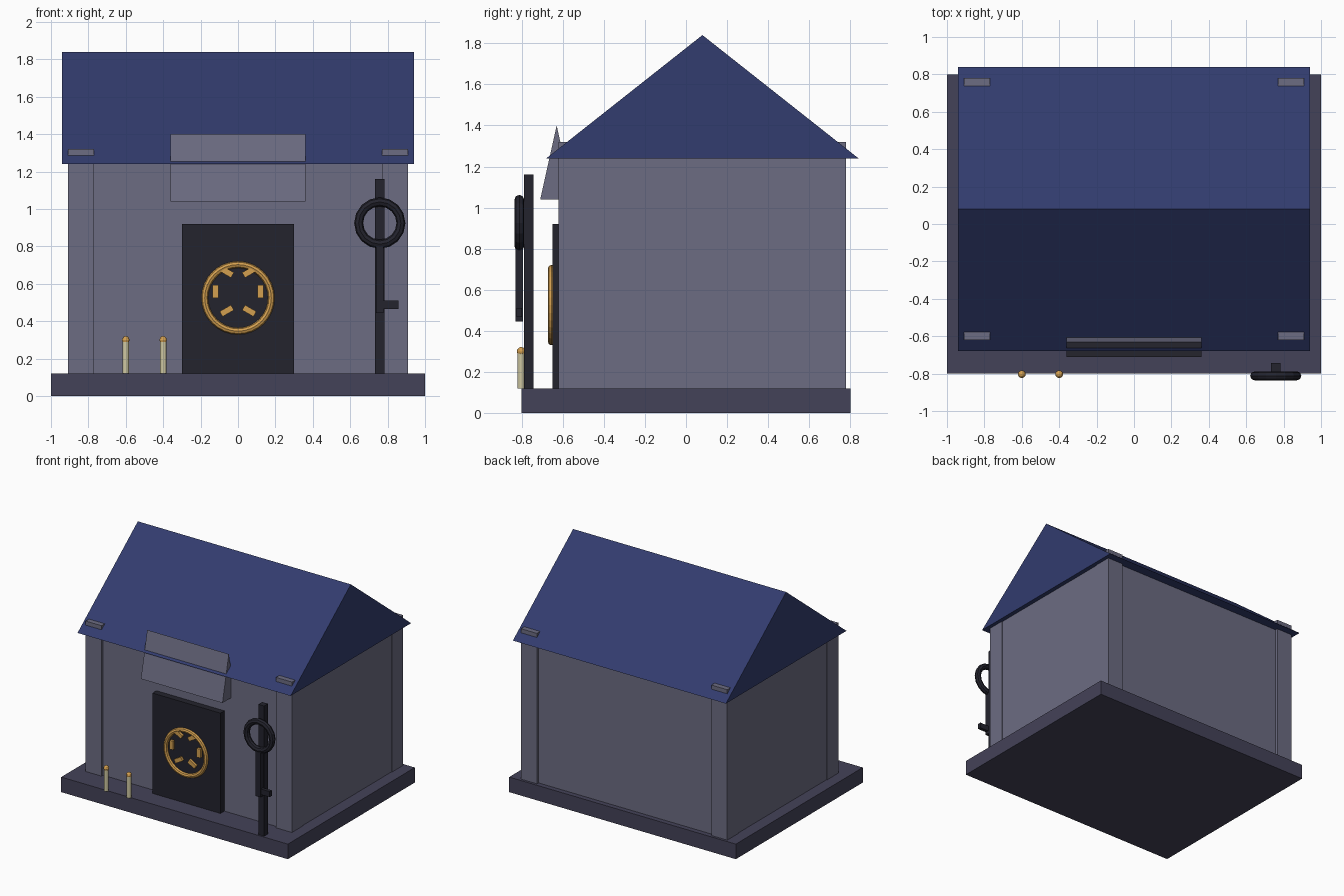
import bpy, bmesh
from math import pi, cos, sin, radians
from mathutils import Matrix

cube = bpy.data.objects.get("Cube")
if cube:
    bpy.data.objects.remove(cube, do_unlink=True)


def material(name, rgb):
    # sRGB bytes to linear values
    lin = [((c / 255 + 0.055) / 1.055) ** 2.4 for c in rgb] + [1]
    m = bpy.data.materials.new(name)
    m.use_nodes = True
    m.diffuse_color = lin
    m.node_tree.nodes["Principled BSDF"].inputs["Base Color"].default_value = lin
    return m


stone = material("grey stone", (108, 108, 130))
plinth = material("dark stone", (68, 66, 88))
navy = material("navy roof", (50, 60, 110))
iron = material("black iron", (35, 35, 45))
gold = material("gold", (212, 160, 80))
cream = material("cream", (205, 198, 160))


def finish(name, bm, mat):
    bmesh.ops.recalc_face_normals(bm, faces=bm.faces)
    me = bpy.data.meshes.new(name)
    bm.to_mesh(me)
    bm.free()
    me.materials.append(mat)
    ob = bpy.data.objects.new(name, me)
    bpy.context.collection.objects.link(ob)
    return ob


def box(name, x, y, z, mat):
    bm = bmesh.new()
    bmesh.ops.create_cube(bm, size=1)
    for v in bm.verts:
        for i, (lo, hi) in enumerate((x, y, z)):
            v.co[i] = lo if v.co[i] < 0 else hi
    return finish(name, bm, mat)


def prism(name, half_x, y, half_y, z0, z1, mat):
    """Triangular prism with its ridge along x."""
    bm = bmesh.new()
    profile = ((y - half_y, z0), (y + half_y, z0), (y, z1))
    face = bm.faces.new([bm.verts.new((-half_x, *p)) for p in profile])
    ext = bmesh.ops.extrude_face_region(bm, geom=[face])["geom"]
    for v in ext:
        if isinstance(v, bmesh.types.BMVert):
            v.co.x = half_x
    return finish(name, bm, mat)


def torus(name, loc, major, minor, nu, nv, mat):
    """Ring standing upright, facing the front."""
    bm = bmesh.new()
    rings = []
    for i in range(nu):
        a = 2 * pi * i / nu
        ring = []
        for j in range(nv):
            b = 2 * pi * j / nv
            r = major + minor * cos(b)
            ring.append(bm.verts.new((loc[0] + r * cos(a), loc[1] + minor * sin(b),
                                      loc[2] + r * sin(a))))
        rings.append(ring)
    for i in range(nu):
        p, q = rings[i], rings[(i + 1) % nu]
        for j in range(nv):
            k = (j + 1) % nv
            bm.faces.new((p[j], p[k], q[k], q[j]))
    return finish(name, bm, mat)


# Base slab, wall block and roof
box("base", (-1, 1), (-0.8, 0.8), (0, 0.12), plinth)
box("walls", (-0.905, 0.905), (-0.6, 0.76), (0.12, 1.25), stone)
prism("roof", 0.94, 0.08, 0.76, 1.24, 1.84, navy)

# Corner pillars, whose tops poke through the roof
for sx, side in ((-1, "right"), (1, "left")):
    for y, end in (((-0.62, -0.48), "front"), ((0.64, 0.78), "back")):
        x = sorted((sx * 0.77, sx * 0.91))
        box(f"pillar_{end}_{side}", x, y, (0.12, 1.32), stone)

# Wedge-shaped sign above the door
prism("sign", 0.36, -0.63, 0.08, 1.04, 1.40, stone)

# Vault door with its wheel and bolts
box("door", (-0.3, 0.3), (-0.65, -0.59), (0.12, 0.92), iron)
torus("door_wheel", (0, -0.655, 0.525), 0.178, 0.018, 32, 8, gold)
for i in range(6):
    a = radians(60 * i)
    bolt = box(f"door_bolt_{i + 1}", (-0.016, 0.016), (-0.015, 0.015),
               (-0.035, 0.035), gold)
    bolt.data.transform(Matrix.Translation((0.12 * cos(a), -0.655, 0.56 + 0.12 * sin(a)))
                        @ Matrix.Rotation(a, 4, "Y"))

# Post with a hanging key
KX = 0.758
box("key_post", (KX - 0.025, KX + 0.025), (-0.79, -0.742), (0.12, 1.16), iron)
torus("key_ring", (KX, -0.812, 0.925), 0.113, 0.024, 16, 8, iron)
box("key_shaft", (KX - 0.021, KX + 0.021), (-0.83, -0.793), (0.445, 0.82), iron)
box("key_bit", (KX, 0.857), (-0.825, -0.798), (0.466, 0.51), iron)

# Bollards with gold knobs
for i, x in enumerate((-0.6, -0.4)):
    bm = bmesh.new()
    bmesh.ops.create_cone(bm, cap_ends=True, segments=12, radius1=0.017, radius2=0.017,
                          depth=0.17, matrix=Matrix.Translation((x, -0.803, 0.205)))
    finish(f"bollard_{i + 1}", bm, cream)
    bm = bmesh.new()
    bmesh.ops.create_uvsphere(bm, u_segments=10, v_segments=6, radius=0.021,
                              matrix=Matrix.Translation((x, -0.803, 0.3)))
    finish(f"bollard_knob_{i + 1}", bm, gold)
